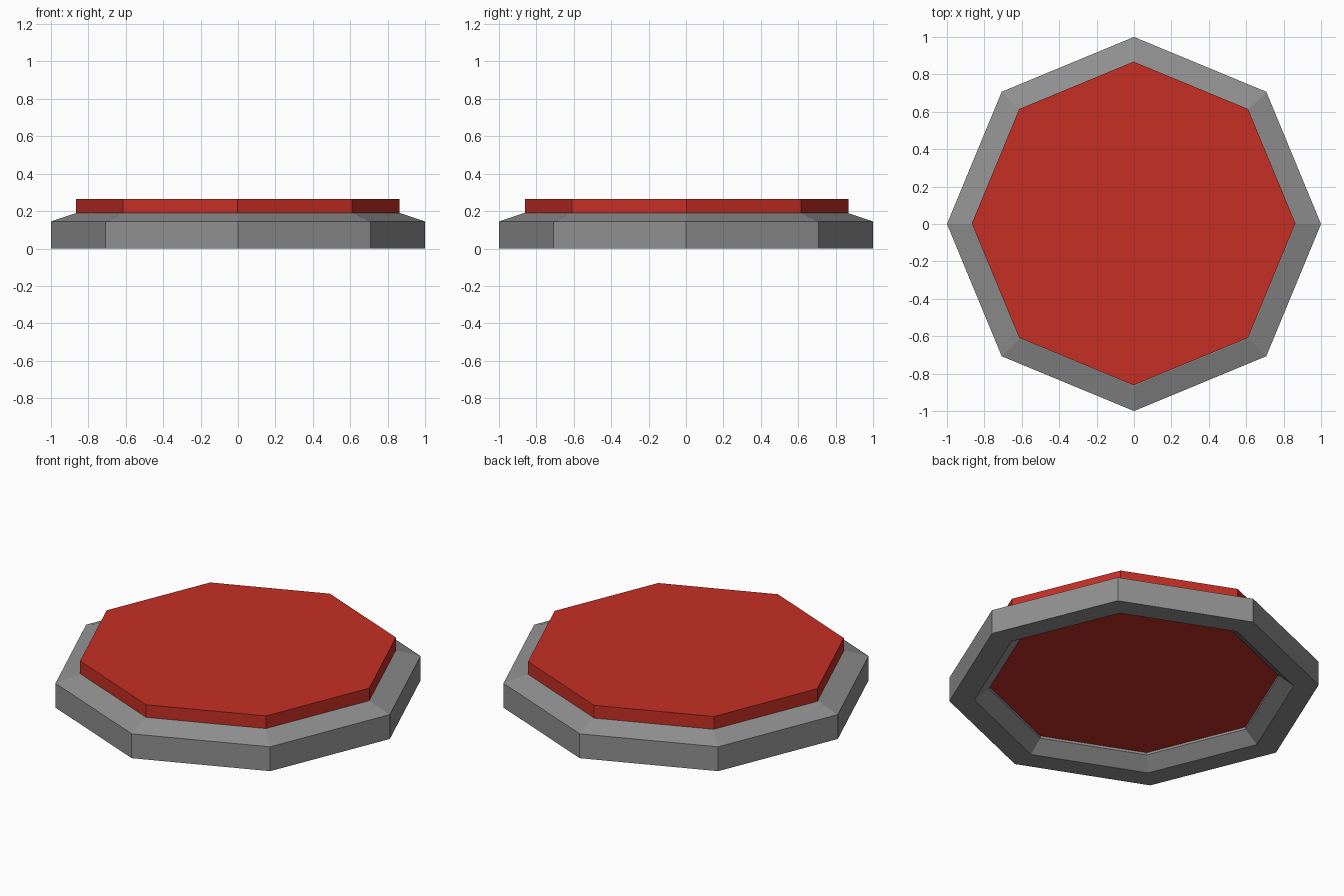
import bpy, bmesh, math

if "Cube" in bpy.data.objects:
    bpy.data.objects.remove(bpy.data.objects["Cube"])

SIDES = 8


def material(name, rgb):
    m = bpy.data.materials.new(name)
    m.diffuse_color = (*rgb, 1.0)
    m.use_nodes = True
    m.node_tree.nodes["Principled BSDF"].inputs["Base Color"].default_value = m.diffuse_color
    return m


def lathe(name, profile, mat, closed, shift=(0, 0)):
    """Revolve an (r, z) profile into an octagonal solid."""
    bm = bmesh.new()
    rings = []
    for r, z in profile:
        rings.append([bm.verts.new((r * math.cos(2 * math.pi * i / SIDES) + shift[0],
                                    r * math.sin(2 * math.pi * i / SIDES) + shift[1], z))
                      for i in range(SIDES)])
    pairs = list(zip(rings, rings[1:]))
    if closed:
        pairs.append((rings[-1], rings[0]))
    for a, b in pairs:
        for i in range(SIDES):
            j = (i + 1) % SIDES
            bm.faces.new((a[i], a[j], b[j], b[i]))
    if not closed:
        bm.faces.new(rings[0][::-1])
        bm.faces.new(rings[-1])
    bmesh.ops.recalc_face_normals(bm, faces=bm.faces)
    me = bpy.data.meshes.new(name)
    bm.to_mesh(me)
    bm.free()
    me.materials.append(mat)
    ob = bpy.data.objects.new(name, me)
    bpy.context.collection.objects.link(ob)
    return ob


grey = material("metal grey", (0.28, 0.28, 0.28))
red = material("button red", (0.56, 0.028, 0.018))

# Grey frame: chamfered outside, sloped recess underneath
lathe("frame", [(1, 0), (1, 0.145), (0.865, 0.19), (0.785, 0.19),
                (0.785, 0.066), (0.865, 0)], grey, True)

# Red plate: sits in the frame and rises above it
lathe("button_plate", [(0.865, 0.08), (0.865, 0.265)], red, False, (-0.002, 0.003))
